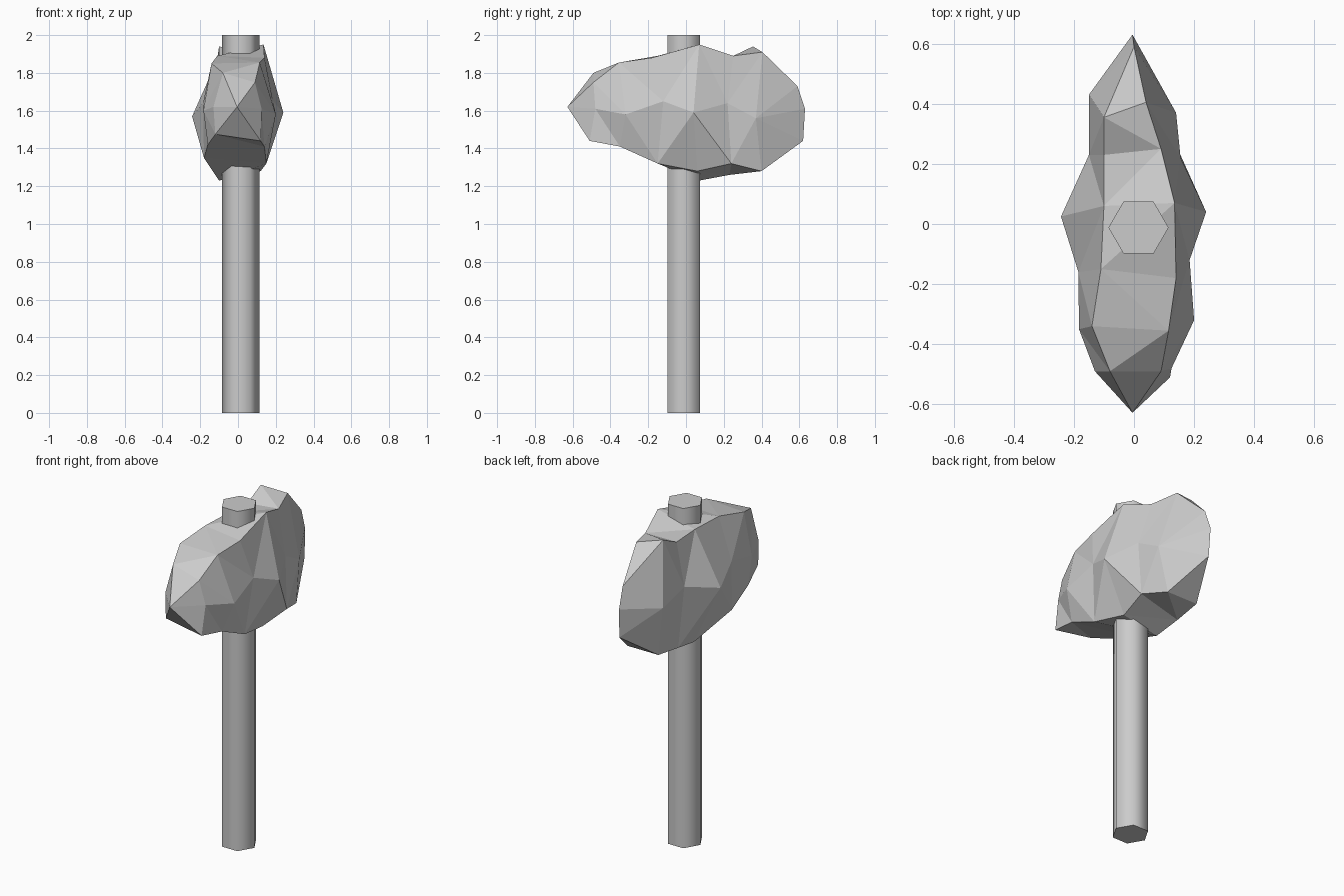
import bpy, bmesh
from math import radians

if "Cube" in bpy.data.objects:
    bpy.data.objects.remove(bpy.data.objects["Cube"])

# Handle: six-sided shaft running the full height
bpy.ops.mesh.primitive_cylinder_add(vertices=6, radius=0.1, depth=2,
                                    location=(0.015, -0.012, 1), rotation=(0, 0, radians(30)))
handle = bpy.context.object
handle.name = "handle"
bpy.ops.object.shade_smooth_by_angle(angle=radians(65))

# Stone head: six ridge lines running front to back, in order around the section
top_right = [(.09, -.49, 1.75), (.115, -.355, 1.855), (.14, -.18, 1.88),
             (.135, .07, 1.95), (.09, .25, 1.89), (.04, .405, 1.91)]
mid_right = [(.125, -.48, 1.61), (.2, -.32, 1.58), (.185, -.12, 1.65),
             (.24, .04, 1.59), (.155, .22, 1.64), (.14, .37, 1.56)]
low_right = [(.12, -.51, 1.44), (.14, -.35, 1.41), (.15, -.15, 1.32),
             (.12, .06, 1.28), (.15, .24, 1.32), (.1, .4, 1.28)]
low_left = [(-.12, -.5, 1.475), (-.16, -.35, 1.42), (-.18, -.17, 1.35),
            (-.1, .07, 1.23), (-.11, .23, 1.26), (-.1, .4, 1.28)]
mid_left = [(-.13, -.49, 1.62), (-.183, -.35, 1.6), (-.185, -.16, 1.64),
            (-.243, .025, 1.57), (-.15, .23, 1.63), (-.15, .43, 1.58)]
top_left = [(-.08, -.49, 1.8), (-.14, -.34, 1.85), (-.11, -.15, 1.89),
            (-.1, .06, 1.89), (-.1, .23, 1.88), (-.1, .355, 1.94)]

bm = bmesh.new()
ridges = [[bm.verts.new(p) for p in line] for line in
          (top_right, mid_right, low_right, low_left, mid_left, top_left)]
tr, mr, lr, ll, ml, tl = ridges
tip = bm.verts.new((-.005, -.628, 1.62))
edge_top, edge_mid, edge_low = [bm.verts.new(p) for p in
                                ((0, .59, 1.73), (-.005, .63, 1.61), (0, .62, 1.44))]

# Facets between neighbouring ridges and the pointed front
for a, b in zip(ridges, ridges[1:] + ridges[:1]):
    bm.faces.new((tip, a[0], b[0]))
    for i in range(5):
        if a is tl:
            # Top diagonals alternate
            q = (a[i], a[i + 1], b[i + 1], b[i])
            k = 1 if i in (1, 4) else 0
            bm.faces.new((q[k], q[k + 1], q[k + 2]))
            bm.faces.new((q[k], q[k + 2], q[(k + 3) % 4]))
        else:
            bm.faces.new((a[i], a[i + 1], b[i + 1], b[i]))

# Upright edge at the back
bm.faces.new((tl[5], tr[5], edge_top))
bm.faces.new((lr[5], ll[5], edge_low))
for t, m, l in ((tr, mr, lr), (tl, ml, ll)):
    bm.faces.new((t[5], m[5], edge_top))
    bm.faces.new((edge_top, m[5], edge_mid))
    bm.faces.new((edge_mid, m[5], edge_low))
    bm.faces.new((edge_low, m[5], l[5]))

bmesh.ops.triangulate(bm, faces=[f for f in bm.faces if len(f.verts) > 3])
bmesh.ops.recalc_face_normals(bm, faces=bm.faces[:])
mesh = bpy.data.meshes.new("stone_head")
bm.to_mesh(mesh)
bm.free()
bpy.context.collection.objects.link(bpy.data.objects.new("stone_head", mesh))
